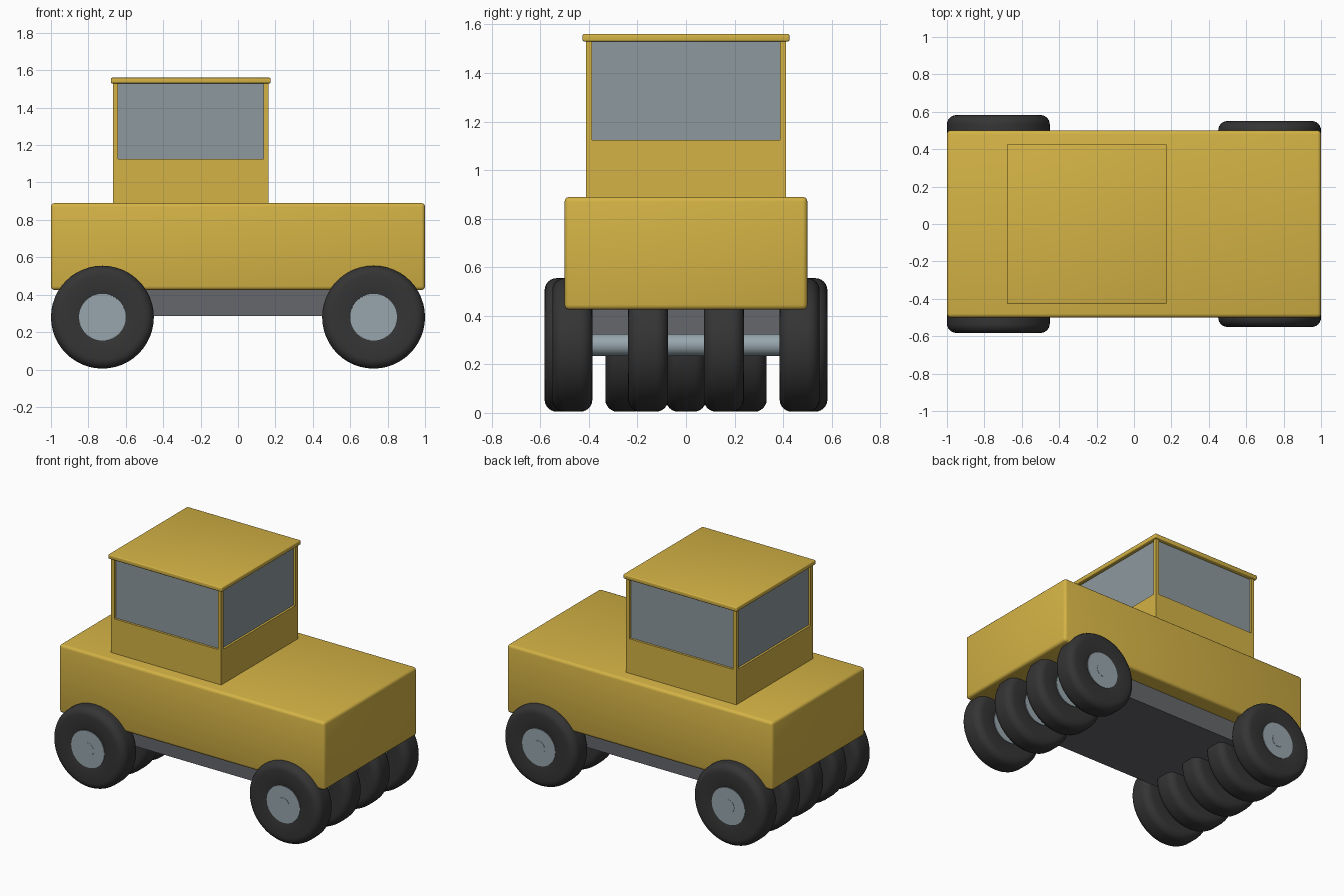
import bpy, bmesh, math
from mathutils import Matrix

cube = bpy.data.objects.get("Cube")
if cube:
    bpy.data.objects.remove(cube, do_unlink=True)


def material(name, rgb):
    m = bpy.data.materials.new(name)
    m.use_nodes = True
    m.diffuse_color = (*rgb, 1)
    m.node_tree.nodes["Principled BSDF"].inputs["Base Color"].default_value = (*rgb, 1)
    return m


YELLOW = material("yellow paint", (0.66, 0.45, 0.06))
RUBBER = material("black rubber", (0.035, 0.035, 0.035))
STEEL = material("pale steel", (0.31, 0.38, 0.42))
GLASS = material("grey glass", (0.27, 0.32, 0.345))
FRAME = material("dark grey frame", (0.13, 0.135, 0.145))


def finish(name, bm, mat, smooth=False):
    bmesh.ops.recalc_face_normals(bm, faces=bm.faces)
    mesh = bpy.data.meshes.new(name)
    bm.to_mesh(mesh)
    bm.free()
    mesh.materials.append(mat)
    ob = bpy.data.objects.new(name, mesh)
    bpy.context.collection.objects.link(ob)
    if smooth:
        bpy.ops.object.select_all(action="DESELECT")
        ob.select_set(True)
        bpy.context.view_layer.objects.active = ob
        bpy.ops.object.shade_smooth_by_angle(angle=math.radians(35))
    return ob


def box(name, xs, ys, zs, mat, bevel=0):
    bm = bmesh.new()
    bmesh.ops.create_cube(bm, size=1)
    for v in bm.verts:
        v.co = [r[0] if c < 0 else r[1] for c, r in zip(v.co, (xs, ys, zs))]
    if bevel:
        bmesh.ops.bevel(bm, geom=bm.edges[:], offset=bevel, segments=3,
                        profile=0.5, affect="EDGES")
    return finish(name, bm, mat, bevel > 0)


def lathe(name, profile, x, y, mat):
    """Spin a (radius, offset) profile around a crosswise axle."""
    bm = bmesh.new()
    verts = [bm.verts.new((x + r, y + w, AXLE_Z)) for r, w in profile]
    edges = [bm.edges.new(p) for p in zip(verts, verts[1:])]
    bmesh.ops.spin(bm, geom=verts + edges, cent=(x, y, AXLE_Z), axis=(0, 1, 0),
                   angle=math.tau, steps=48, use_merge=True)
    bmesh.ops.remove_doubles(bm, verts=bm.verts, dist=0.0001)
    return finish(name, bm, mat, True)


def cylinder(name, radius, x, y, width, mat):
    bm = bmesh.new()
    place = Matrix.Translation((x, y, AXLE_Z)) @ Matrix.Rotation(math.pi / 2, 4, "X")
    bmesh.ops.create_cone(bm, cap_ends=True, segments=40, radius1=radius,
                          radius2=radius, depth=width, matrix=place)
    return finish(name, bm, mat, True)


# Wheel dimensions
AXLE_Z, TYRE_R, HUB_R, HALF_W, ROUND = 0.28, 0.275, 0.125, 0.0825, 0.05

# Tyre cross-section: rounded shoulders, closed along the hub
tyre_profile = [(HUB_R, -HALF_W + 0.006), (HUB_R + 0.03, -HALF_W)]
for side in (-1, 1):
    for i in range(7):
        a = math.pi / 2 * (i / 6 if side < 0 else 1 - i / 6)
        tyre_profile.append((TYRE_R - ROUND + ROUND * math.sin(a),
                             side * (HALF_W - ROUND + ROUND * math.cos(a))))
tyre_profile += [(HUB_R + 0.03, HALF_W), (HUB_R, HALF_W - 0.006),
                 (HUB_R, -HALF_W + 0.006)]

# Two wheel rows: four wheels at one end, five at the other
rows = {"nose": (0.725, 4, 0.312), "tail": (-0.725, 5, 0.25)}
for row, (x, count, pitch) in rows.items():
    for i in range(count):
        y = (i - (count - 1) / 2) * pitch
        lathe(f"{row}_tyre_{i + 1}", tyre_profile, x, y, RUBBER)
        cylinder(f"{row}_hub_{i + 1}", HUB_R, x, y, 2 * HALF_W - 0.004, STEEL)
    cylinder(f"{row}_axle", 0.045, x, 0, (count - 1) * pitch + 2 * HALF_W, STEEL)

# Chassis and body
box("chassis", (-0.7, 0.7), (-0.385, 0.385), (0.285, 0.44), FRAME)
box("body", (-1, 1), (-0.5, 0.5), (0.425, 0.89), YELLOW, 0.02)

# Cab: lower panel, inset glazing, corner posts and roof
X0, X1, Y, SILL, TOP, POST = -0.667, 0.162, 0.412, 1.125, 1.53, 0.025
box("cab_base", (X0, X1), (-Y, Y), (0.88, SILL), YELLOW)
INSET = 0.015
box("cab_windows", (X0 + INSET, X1 - INSET), (-Y + INSET, Y - INSET),
    (SILL, TOP), GLASS)
for end, xs in (("tail", (X0, X0 + POST)), ("nose", (X1 - POST, X1))):
    for side, ys in (("front", (-Y, -Y + POST)), ("back", (Y - POST, Y))):
        box(f"cab_post_{end}_{side}", xs, ys, (SILL, TOP), YELLOW)
box("cab_roof", (-0.68, 0.175), (-0.426, 0.426), (TOP, 1.56), YELLOW, 0.006)
